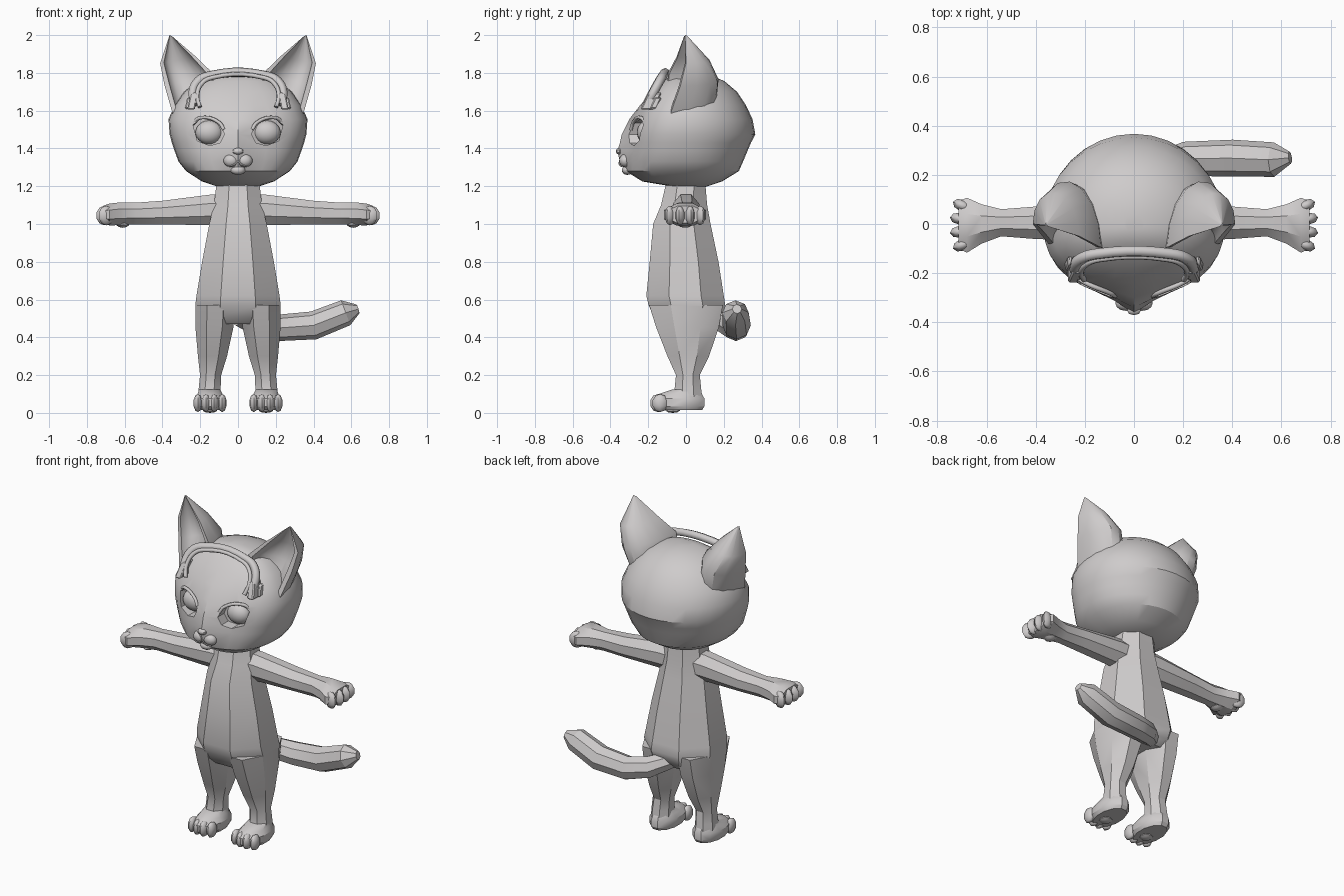
import bpy, bmesh
from math import sin, cos, pi, exp, copysign, radians
from mathutils import Vector

cube = bpy.data.objects.get("Cube")
if cube:
    bpy.data.objects.remove(cube)

fur = bpy.data.materials.new("warm grey")
fur.use_nodes = True
COLOR = (0.62, 0.60, 0.60, 1)
fur.diffuse_color = COLOR
fur.node_tree.nodes["Principled BSDF"].inputs["Base Color"].default_value = COLOR


def finish(obj, mirror=False, angle=30):
    """Material, optional x mirror and smooth shading."""
    obj.data.materials.append(fur)
    bpy.ops.object.select_all(action='DESELECT')
    obj.select_set(True)
    bpy.context.view_layer.objects.active = obj
    if mirror:
        obj.modifiers.new("mirror", 'MIRROR')
    if obj.type == 'MESH' and angle:
        bpy.ops.object.shade_smooth_by_angle(angle=radians(angle))
    return obj


def skin(name, rings, **kw):
    """Bridge closed rings of points and cap both ends."""
    bm = bmesh.new()
    loops = [[bm.verts.new(p) for p in ring] for ring in rings]
    n = len(loops[0])
    for a, b in zip(loops, loops[1:]):
        for i in range(n):
            j = (i + 1) % n
            bm.faces.new((a[i], a[j], b[j], b[i]))
    bm.faces.new(loops[0][::-1])
    bm.faces.new(loops[-1])
    bmesh.ops.recalc_face_normals(bm, faces=bm.faces)
    mesh = bpy.data.meshes.new(name)
    bm.to_mesh(mesh)
    bm.free()
    obj = bpy.data.objects.new(name, mesh)
    bpy.context.collection.objects.link(obj)
    return finish(obj, **kw)


def loft(name, sections, axis='z', n=8, **kw):
    """Sections: position on the axis, two centres, two radii."""
    rings = []
    for pos, ca, cb, ra, rb in sections:
        ring = []
        for i in range(n):
            t = 2 * pi * (i + 0.5) / n
            a = ca + ra * cos(t) / cos(pi / n)
            b = cb + rb * sin(t) / cos(pi / n)
            ring.append((a, b, pos) if axis == 'z' else (pos, a, b))
        rings.append(ring)
    return skin(name, rings, **kw)


def ball(name, loc, size, mirror=True, seg=12, turn=0):
    bm = bmesh.new()
    bmesh.ops.create_uvsphere(bm, u_segments=seg, v_segments=seg // 2 + 1, radius=1)
    for v in bm.verts:
        x, y, z = (v.co[i] * size[i] for i in range(3))
        v.co = Vector(loc) + Vector((x * cos(turn) - y * sin(turn),
                                     x * sin(turn) + y * cos(turn), z))
    mesh = bpy.data.meshes.new(name)
    bm.to_mesh(mesh)
    bm.free()
    obj = bpy.data.objects.new(name, mesh)
    bpy.context.collection.objects.link(obj)
    return finish(obj, mirror, 40)


def tube(name, points, radius, mirror=False):
    curve = bpy.data.curves.new(name, 'CURVE')
    curve.dimensions = '3D'
    curve.bevel_depth = radius
    curve.bevel_resolution = 1
    curve.resolution_u = 5
    curve.use_fill_caps = True
    s = curve.splines.new('BEZIER')
    s.bezier_points.add(len(points) - 1)
    for bp, p in zip(s.bezier_points, points):
        bp.co = p
        bp.handle_left_type = bp.handle_right_type = 'AUTO'
    obj = bpy.data.objects.new(name, curve)
    bpy.context.collection.objects.link(obj)
    return finish(obj, mirror)


# Torso
loft("torso", [(.47, 0, .01, .17, .14), (.51, 0, .01, .21, .18), (.57, 0, .005, .226, .203),
               (.62, 0, -.005, .22, .205), (.8, 0, -.01, .19, .182), (1, 0, -.022, .152, .152),
               (1.1, 0, -.01, .128, .122), (1.24, 0, 0, .11, .1)])

# Legs, feet and toes
loft("leg", [(.06, .15, .01, .062, .08), (.13, .15, .01, .058, .07), (.2, .145, .01, .056, .063),
             (.3, .135, .012, .077, .11), (.45, .125, .008, .1, .165), (.57, .12, 0, .105, .195)],
     mirror=True)
loft("foot", [(.015, .148, -.035, .07, .12), (.035, .148, -.04, .082, .138),
              (.075, .148, -.04, .082, .138), (.1, .148, -.03, .066, .115),
              (.125, .15, .0, .055, .07)], n=12, mirror=True)
for i in range(4):
    off = i - 1.5
    ball("toe", (.148 + off * .043, -.155 + abs(off) * .012, .052), (.024, .042, .048), seg=8)
ball("sole_pad", (.148, -.07, .016), (.04, .04, .016), seg=8)

# Arms, paws and fingers
loft("arm", [(.07, 0, 1.075, .07, .08), (.15, 0, 1.075, .07, .08), (.4, .005, 1.06, .066, .063),
             (.54, .005, 1.055, .055, .058), (.62, 0, 1.055, .08, .06),
             (.68, -.005, 1.05, .112, .058), (.715, -.005, 1.05, .095, .046)],
     axis='x', mirror=True)
for i in range(4):
    off = i - 1.5
    ball("finger", (.712 - abs(off) * .01, -.005 + off * .053, 1.045), (.045, .026, .052),
         seg=8, turn=off * .25)
ball("palm_pad", (.61, -.005, 1.0), (.035, .04, .02), seg=8)

# Tail
tail_path = [(0, .14, .51, .05), (.1, .225, .47, .065), (.21, .265, .45, .07),
             (.4, .268, .463, .075), (.57, .262, .53, .07), (.635, .27, .55, .025)]
centres = [Vector(p[:3]) for p in tail_path]
tail_rings = []
for k, c in enumerate(centres):
    ahead = (centres[min(k + 1, len(centres) - 1)] - centres[max(k - 1, 0)]).normalized()
    side = ahead.cross(Vector((0, 0, 1))).normalized()
    up = side.cross(ahead)
    r = tail_path[k][3]
    tail_rings.append([c + side * r * cos(i * pi / 4) + up * r * sin(i * pi / 4) for i in range(8)])
skin("tail", tail_rings)

# Head: height, half width, front, back, muzzle push
HEAD = [(1.195, .1, .05, .1, 0), (1.225, .19, .23, .19, 0), (1.28, .275, .3, .28, .02),
        (1.33, .315, .3, .302, .05), (1.385, .335, .295, .325, .068), (1.43, .35, .29, .344, .06),
        (1.475, .362, .285, .367, .055), (1.555, .368, .265, .352, .035),
        (1.63, .335, .23, .317, .012), (1.7, .285, .18, .27, 0), (1.755, .215, .125, .205, 0),
        (1.79, .13, .075, .13, 0), (1.805, .04, .03, .05, 0)]
head_rings = []
for z, w, front, back, push in HEAD:
    ring = []
    for i in range(32):
        t = 2 * pi * i / 32
        s, c = sin(t), cos(t)
        if c > 0:
            x = w * copysign(abs(s) ** .85, s)
            y = -front * c ** .8 - push * exp(-(x / .075) ** 2)
        else:
            x, y = w * s, -back * c
        ring.append((x, y, z))
    head_rings.append(ring)
head = skin("head", head_rings)

# Eye sockets cut into the head
EYE = [(.072, 1.475), (.095, 1.535), (.2, 1.56), (.238, 1.525), (.215, 1.44), (.15, 1.415), (.095, 1.43)]
for side in (1, -1):
    cutter = skin("socket_cutter", [[(side * x, -.5, z) for x, z in EYE],
                                    [(side * x, -.265 + x * .35, z) for x, z in EYE]], angle=0)
    cutter.hide_render = True
    cut = head.modifiers.new("socket", 'BOOLEAN')
    cut.operation, cut.solver, cut.object = 'DIFFERENCE', 'EXACT', cutter
    bpy.context.view_layer.objects.active = head
    bpy.ops.object.modifier_apply(modifier=cut.name)
    bpy.data.objects.remove(cutter)

# Eyes, lids, nose and mouth
ball("eyeball", (.152, -.205, 1.485), (.073, .055, .063), seg=20)
tube("upper_lid", [(.075, -.292, 1.5), (.1, -.28, 1.537), (.2, -.238, 1.562), (.24, -.21, 1.53)],
     .01, True)
ball("nose", (0, -.352, 1.385), (.03, .02, .018), False, 8)
ball("muzzle_cheek", (.035, -.322, 1.335), (.042, .032, .035))
ball("chin", (0, -.31, 1.285), (.04, .03, .025), False)
tube("mouth", [(.05, -.338, 1.305), (.025, -.351, 1.312), (0, -.352, 1.335)], .004, True)

# Ears: inner rim, outer rim, depth of the back, depth of the hollow
EAR = [((.15, -.05, 1.62), (.3, -.05, 1.5), .2, .05), ((.12, -.1, 1.71), (.348, -.08, 1.59), .25, .06),
       ((.135, -.095, 1.8), (.388, -.03, 1.73), .235, .1), ((.222, -.05, 1.885), (.412, .0, 1.85), .15, .07),
       ((.35, -.01, 1.995), (.362, -.005, 2.0), .012, .004)]


def ear_ring(p, q, depth, hollow):
    p, q = Vector(p), Vector(q)
    inset = (q - p) * .1
    back = Vector((0, 1, 0))

    def arc(a, b, d):
        mid, half = (a + b) / 2, (b - a) / 2
        return [mid - half * cos(pi * i / 8) + back * d * sin(pi * i / 8) for i in range(9)]
    return arc(p, q, depth) + arc(p + inset, q - inset, hollow)[::-1]


skin("ear", [ear_ring(*level) for level in EAR], mirror=True, angle=35)

# Headband frame with side clasps
half = [(.225, -.205, 1.63), (.24, -.175, 1.69), (.212, -.14, 1.755), (.15, -.122, 1.785)]
for name, scale, shift, radius in (("headband", 1, 0, .024), ("headband_trim", .9, -.022, .012)):
    path = [(x * scale, y + shift, z - (1 - scale) * .1) for x, y, z in half]
    tube(name, path + [(-x, y, z) for x, y, z in path[::-1]], radius)


def clasp(name, loc, size):
    bm = bmesh.new()
    bmesh.ops.create_cube(bm, size=1)
    for v in bm.verts:
        x, y, z = (v.co[i] * size[i] for i in range(3))
        v.co = Vector(loc) + Vector((x - z * .2, y + z * .45, z))
    bmesh.ops.bevel(bm, geom=bm.edges[:], offset=.006, segments=1, affect='EDGES')
    mesh = bpy.data.meshes.new(name)
    bm.to_mesh(mesh)
    bm.free()
    obj = bpy.data.objects.new(name, mesh)
    bpy.context.collection.objects.link(obj)
    finish(obj, True)


clasp("clasp", (.24, -.185, 1.65), (.04, .07, .09))
clasp("clasp_pin", (.265, -.16, 1.64), (.02, .035, .06))
